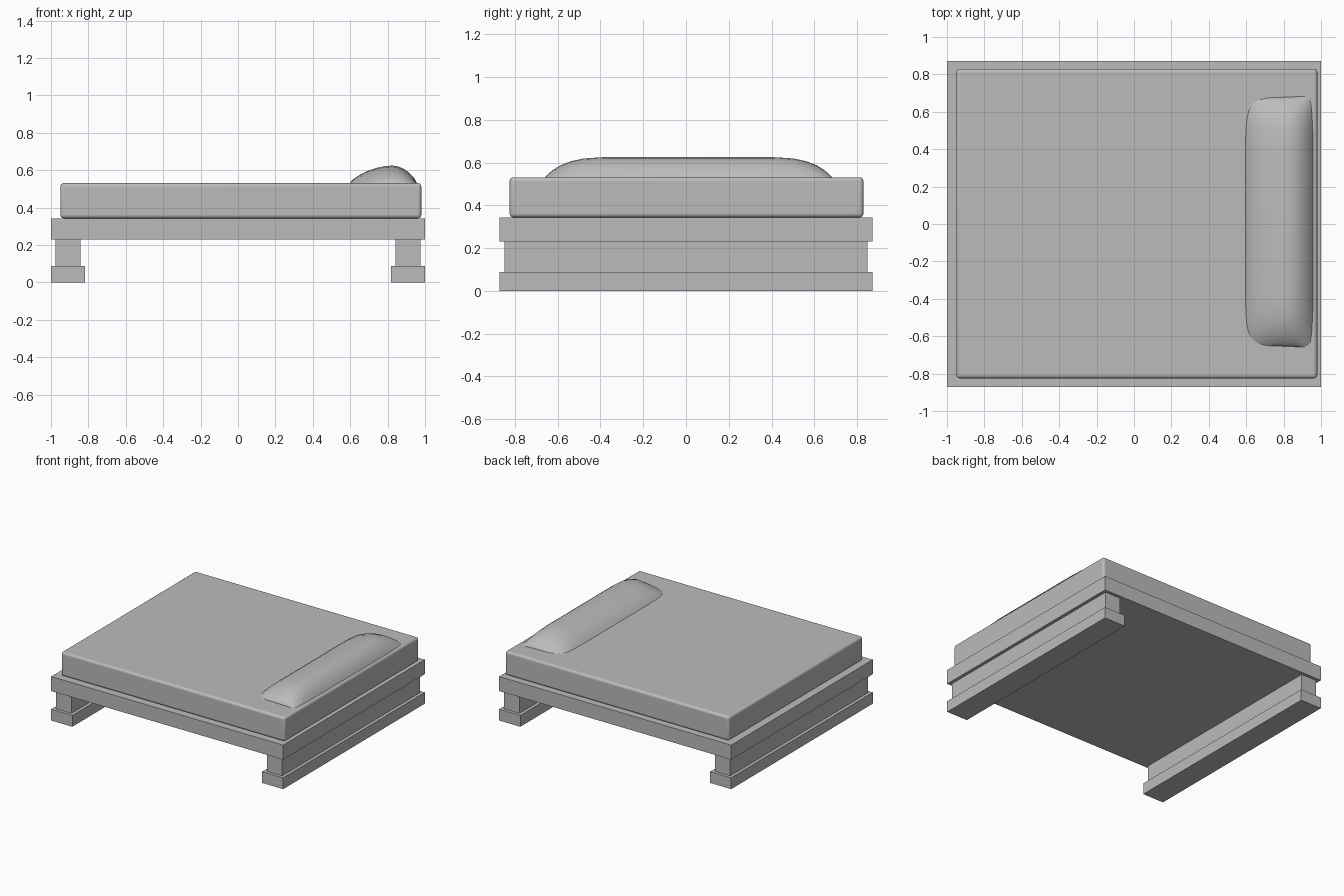
import bpy, bmesh
from mathutils import Vector

cube = bpy.data.objects.get("Cube")
if cube:
    bpy.data.objects.remove(cube, do_unlink=True)

grey = bpy.data.materials.new("plain grey")
grey.use_nodes = True
COLOUR = (0.5, 0.5, 0.5, 1)
grey.diffuse_color = COLOUR
grey.node_tree.nodes["Principled BSDF"].inputs["Base Color"].default_value = COLOUR


def add_object(name, bm):
    bmesh.ops.recalc_face_normals(bm, faces=bm.faces)
    mesh = bpy.data.meshes.new(name)
    bm.to_mesh(mesh)
    bm.free()
    mesh.materials.append(grey)
    obj = bpy.data.objects.new(name, mesh)
    bpy.context.collection.objects.link(obj)
    return obj


def box(name, low, high):
    low, high = Vector(low), Vector(high)
    bm = bmesh.new()
    bmesh.ops.create_cube(bm, size=1)
    for v in bm.verts:
        v.co = (low + high) / 2 + v.co * (high - low)
    return add_object(name, bm)


def smooth(obj, angle):
    bpy.ops.object.select_all(action="DESELECT")
    obj.select_set(True)
    bpy.context.view_layer.objects.active = obj
    bpy.ops.object.shade_smooth_by_angle(angle=angle)


# Platform and the two plank supports at its ends
box("platform", (-1, -0.872, 0.23), (1, 0.872, 0.343))
for side, s in (("left", 1), ("right", -1)):
    xs = sorted((0.843 * s, 0.975 * s))
    box(side + "_support", (xs[0], -0.848, 0.088), (xs[1], 0.848, 0.23))
    xs = sorted((0.818 * s, s))
    box(side + "_foot", (xs[0], -0.872, 0), (xs[1], 0.872, 0.088))

# Mattress with rounded edges
mattress = box("mattress", (-0.95, -0.825, 0.343), (0.98, 0.83, 0.531))
bevel = mattress.modifiers.new("rounded edges", "BEVEL")
bevel.width = 0.018
bevel.segments = 4
smooth(mattress, 0.7)

# Pillow: cross-section (across, height) lofted along its length
section = [(0, 0), (0.06, 0.24), (0.15, 0.47), (0.27, 0.7), (0.4, 0.87), (0.52, 0.96),
           (0.63, 1), (0.72, 0.95), (0.8, 0.82), (0.88, 0.6), (0.95, 0.32), (1, 0)]
# half-length, low x, high x, height
ends = [(0.666, 0.7, 0.915, 0.004), (0.655, 0.66, 0.935, 0.017), (0.635, 0.632, 0.945, 0.034),
        (0.6, 0.612, 0.95, 0.056), (0.55, 0.601, 0.953, 0.076), (0.49, 0.597, 0.956, 0.089),
        (0.4, 0.595, 0.958, 0.095)]
stations = [(-e[0], *e[1:]) for e in ends] + list(reversed(ends))
bm = bmesh.new()
rows = []
for y, x0, x1, height in stations:
    row = []
    for u, h in section:
        x = x0 + u * (x1 - x0)
        row.append(bm.verts.new((x, 0.012 + y * (1 + 0.06 * (x - 0.8)), 0.53 + h * height)))
    rows.append(row)
for a, b in zip(rows, rows[1:]):
    for i in range(len(section) - 1):
        bm.faces.new((a[i], a[i + 1], b[i + 1], b[i]))
    bm.faces.new((a[-1], a[0], b[0], b[-1]))
bm.faces.new(rows[0])
bm.faces.new(rows[-1])
smooth(add_object("pillow", bm), 0.8)
